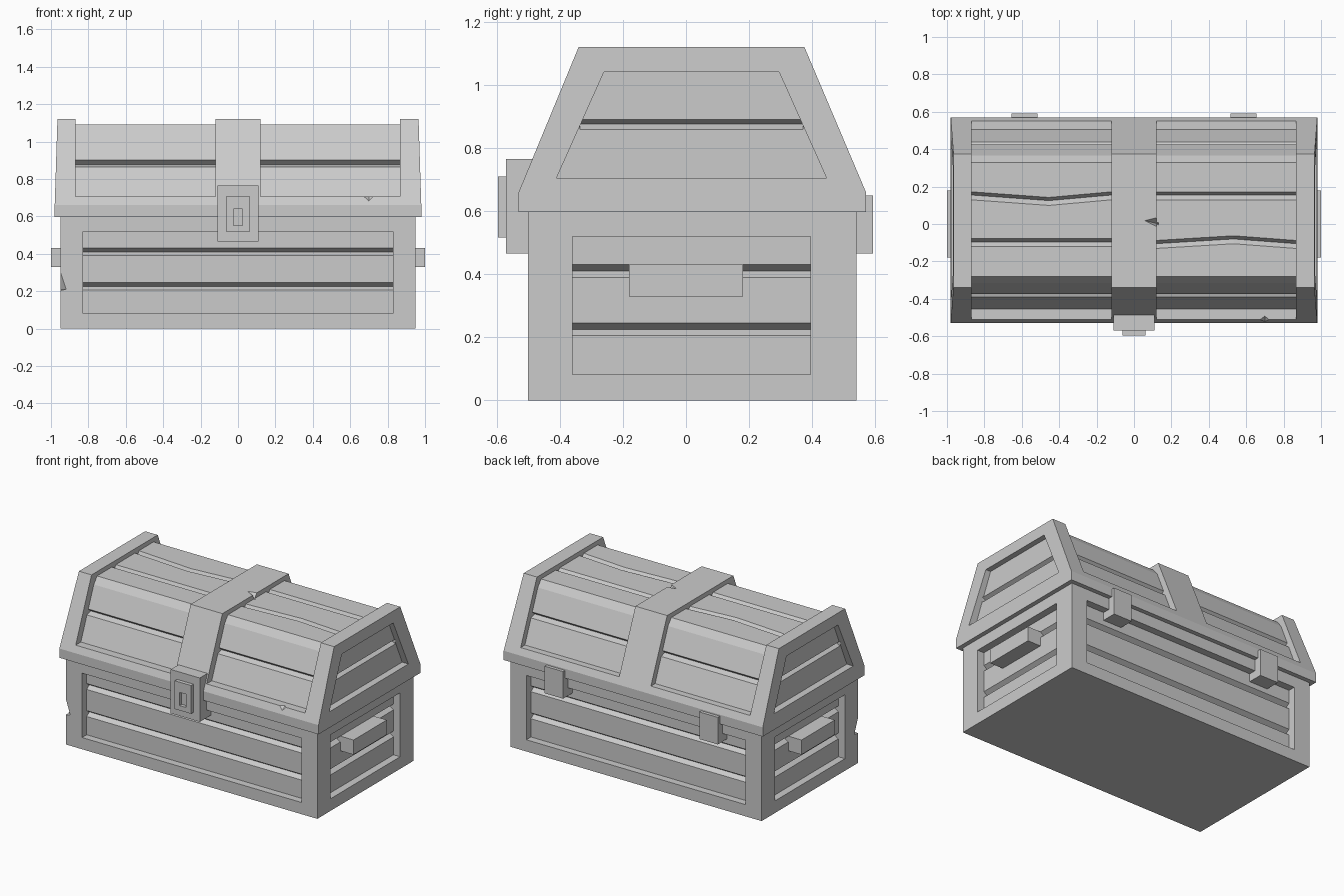
import bpy, bmesh
from mathutils import Vector

if "Cube" in bpy.data.objects:
    bpy.data.objects.remove(bpy.data.objects["Cube"])


def finish(name, bm):
    bmesh.ops.recalc_face_normals(bm, faces=bm.faces)
    me = bpy.data.meshes.new(name)
    bm.to_mesh(me)
    bm.free()
    ob = bpy.data.objects.new(name, me)
    bpy.context.collection.objects.link(ob)
    return ob


def prism(name, pts, axis, stations):
    """Sweep a closed profile along x (pts = y,z) or y (pts = x,z).
    Each station is (position, sideways offset)."""
    bm = bmesh.new()
    rings = []
    for t, off in stations:
        rings.append([bm.verts.new((t, a + off, z) if axis == 'x' else (a + off, t, z))
                      for a, z in pts])
    n = len(pts)
    for r, s in zip(rings, rings[1:]):
        for i in range(n):
            j = (i + 1) % n
            bm.faces.new((r[i], r[j], s[j], s[i]))
    bm.faces.new(rings[0])
    bm.faces.new(rings[-1])
    return finish(name, bm)


def box(name, x0, x1, y0, y1, z0, z1):
    return prism(name, [(y0, z0), (y1, z0), (y1, z1), (y0, z1)], 'x', [(x0, 0), (x1, 0)])


def hull(name, pts):
    bm = bmesh.new()
    for p in pts:
        bm.verts.new(p)
    bmesh.ops.convex_hull(bm, input=bm.verts)
    return finish(name, bm)


def cut(ob, cutter):
    mod = ob.modifiers.new("cut", 'BOOLEAN')
    mod.operation, mod.solver, mod.object = 'DIFFERENCE', 'EXACT', cutter
    bpy.context.view_layer.update()
    dg = bpy.context.evaluated_depsgraph_get()
    me = bpy.data.meshes.new_from_object(ob.evaluated_get(dg))
    ob.modifiers.clear()
    ob.data = me
    bpy.data.objects.remove(cutter)


def panel(s, outer, floor, z0, z1, grooves):
    """Recess profile with V grooves between the planks."""
    pts = [(outer, z0), (floor, z0)]
    for z in grooves:
        pts += [(floor, z - .02), (floor - s * .03, z), (floor, z + .02)]
    return pts + [(floor, z1), (outer, z1)]


# Lower box with four recessed plank panels
body = box("chest_body", -.95, .95, -.5, .54, 0, .6)
grooves = (.225, .41)
for s, outer, floor in ((-1, -.7, -.45), (1, .7, .49)):
    cut(body, prism("c", panel(s, outer, floor, .08, .52, grooves), 'x', [(-.83, 0), (.83, 0)]))
for s in (-1, 1):
    cut(body, prism("c", panel(s, s * 1.1, s * .9, .083, .52, grooves), 'y', [(-.36, 0), (.395, 0)]))
cut(body, hull("c", [(-.96, -.51, .36), (-.915, -.505, .21), (-.955, -.455, .21), (-.96, -.51, .2)]))

# Lid: outer profile, slightly narrower at the top
outline = [(-.53, .597), (-.53, .66), (-.34, 1.12), (.375, 1.12), (.57, .66), (.57, .597)]
lid = prism("lid", outline, 'x', [(-.98, 0), (.98, 0)])
for v in lid.data.vertices:
    if v.co.z > 1:
        v.co.x *= .985

# Recessed lid planks on both sides of the middle band
floor = [(-.7, .705), (-.455, .705), (-.389, .865), (-.35, .878), (-.375, .9),
         (-.315, 1.045), (-.28, 1.09), (.33, 1.09), (.365, 1.045),
         (.425, .9), (.40, .878), (.439, .865), (.505, .705), (.7, .705), (.7, 1.3), (-.7, 1.3)]
vee = [(-.025, 1.095), (.005, 1.06), (.025, 1.095)]
for x0, x1, bends in ((-.87, -.12, ((.15, -.03), (-.1, 0))),
                      (.12, .865, ((.15, 0), (-.11, .025)))):
    cut(lid, prism("c", floor, 'x', [(x0, 0), (x1, 0)]))
    for y, bend in bends:
        cut(lid, prism("c", vee, 'x', [(x0, y), ((x0 + x1) / 2 + .04, y + bend), (x1, y)]))

# Recessed lid ends with one plank groove
end = [(-.41, .705), (.445, .705), (.295, 1.04), (-.26, 1.04)]
for s in (-1, 1):
    cut(lid, prism("c", end, 'x', [(s * .93, 0), (s * 1.1, 0)]))
    cut(lid, prism("c", [(s * .935, .855), (s * .90, .875), (s * .935, .893)], 'y',
                   [(-.335, 0), (.37, 0)]))

# Chips in the lid rim and middle band
cut(lid, hull("c", [(.64, -.53, .71), (.75, -.53, .71), (.70, -.53, .675), (.70, -.48, .715)]))
cut(lid, hull("c", [(.05, .02, 1.125), (.13, .04, 1.125), (.13, -.02, 1.125), (.13, 0, 1.08)]))

# Lock with raised plate and keyhole
box("lock_base", -.11, .11, -.57, -.45, .465, .765)
plate = box("lock_plate", -.062, .062, -.595, -.56, .517, .71)
cut(plate, box("c", -.025, .025, -.7, -.572, .55, .64))

# Side handles and back hinges
for s, side in ((-1, "left"), (1, "right")):
    box(side + "_handle", s * .88, s * 1.0, -.18, .18, .33, .43)
    box(side + "_hinge", s * .515, s * .655, .47, .592, .465, .65)
